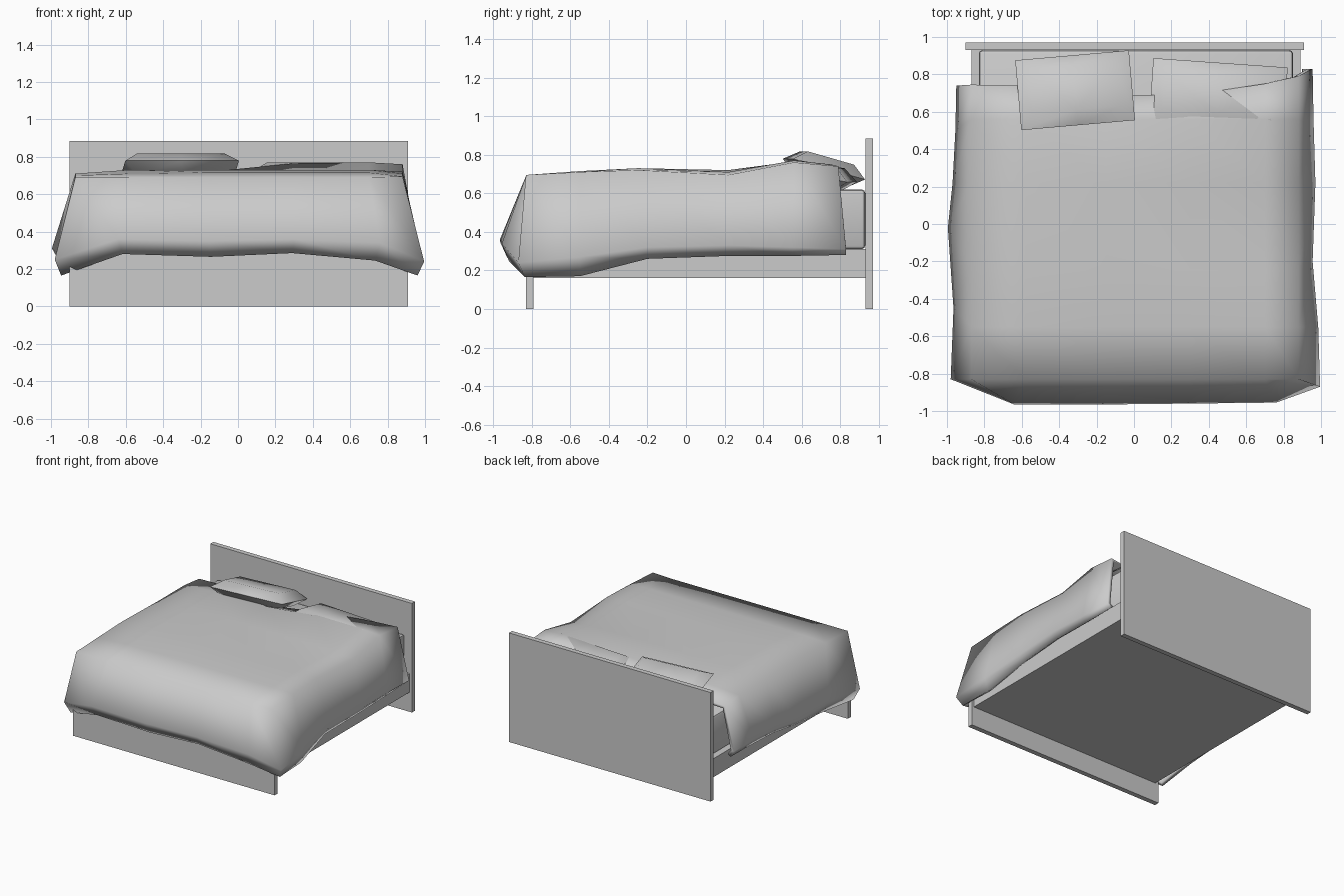
import bpy, bmesh, math
from mathutils import Vector, Matrix

if "Cube" in bpy.data.objects:
    bpy.data.objects.remove(bpy.data.objects["Cube"])


def finish(name, bm, smooth=None):
    me = bpy.data.meshes.new(name)
    bm.to_mesh(me)
    bm.free()
    ob = bpy.data.objects.new(name, me)
    bpy.context.collection.objects.link(ob)
    if smooth:
        bpy.ops.object.select_all(action='DESELECT')
        ob.select_set(True)
        bpy.context.view_layer.objects.active = ob
        bpy.ops.object.shade_smooth_by_angle(angle=math.radians(smooth))
    return ob


def box(name, x, y, z, bevel=0):
    bm = bmesh.new()
    size = (x[1] - x[0], y[1] - y[0], z[1] - z[0])
    mid = Vector((sum(x) / 2, sum(y) / 2, sum(z) / 2))
    bmesh.ops.create_cube(bm, size=1, matrix=Matrix.Translation(mid) @ Matrix.Diagonal((*size, 1)))
    if bevel:
        bmesh.ops.bevel(bm, geom=bm.edges[:], offset=bevel, segments=2, profile=0.5, affect='EDGES')
    return finish(name, bm, 40 if bevel else None)


def pillow(name, loc, size, thick, tilt, turn):
    # pinched outer ring with smaller faces above and below
    bm = bmesh.new()
    rings = []
    for z, inset in ((-thick / 2, 0.07), (0, 0), (thick / 2, 0.07)):
        hx, hy = size[0] / 2 - inset, size[1] / 2 - inset
        rings.append([bm.verts.new(p) for p in (
            (-hx, -hy, z), (0, -hy, z), (hx, -hy, z),
            (hx, hy, z), (0, hy, z), (-hx, hy, z))])
    for a, b in zip(rings, rings[1:]):
        for k in range(6):
            n = (k + 1) % 6
            bm.faces.new((a[k], a[n], b[n], b[k]))
    bm.faces.new(rings[0][::-1])
    bm.faces.new(rings[2])
    ob = finish(name, bm, 60)
    ob.location = loc
    ob.rotation_euler = (math.radians(tilt), 0, math.radians(turn))


# Frame and mattress
box("headboard", (-0.9, 0.91), (0.93, 0.97), (0, 0.885))
box("foot_panel", (-0.9, 0.91), (-0.83, -0.79), (0, 0.31))
box("bed_base", (-0.87, 0.89), (-0.79, 0.93), (0.16, 0.31))
box("mattress", (-0.83, 0.85), (-0.79, 0.93), (0.31, 0.62), 0.02)

# Pillows
pillow("left_pillow", (-0.315, 0.715, 0.725), (0.61, 0.39), 0.12, -16, 5)
pillow("right_pillow", (0.45, 0.68, 0.69), (0.72, 0.37), 0.12, -10, -4)

# Duvet: a top grid, head to foot, with a skirt round three sides
cols = [-0.87, -0.58, -0.15, 0.3, 0.7, 0.88]
rows = [0.75, 0.56, 0.22, -0.25, -0.55, -0.83]
head = [0.745, 0.74, 0.69, 0.69, 0.75, 0.79]
heights = [
    [0.68, 0.69, 0.67, 0.74, 0.75, 0.74],
    [0.70, 0.72, 0.72, 0.765, 0.77, 0.76],
    [0.70, 0.72, 0.72, 0.72, 0.71, 0.695],
    [0.71, 0.73, 0.73, 0.73, 0.73, 0.72],
    [0.70, 0.71, 0.715, 0.715, 0.715, 0.71],
    [0.69, 0.69, 0.69, 0.69, 0.69, 0.695]]
# widest line of the skirt: x, y, z, then hem height
skirt = [
    (-0.95, 0.74, 0.33, 0.28), (-0.955, 0.5, 0.34, 0.28), (-0.97, 0.22, 0.33, 0.28),
    (-0.995, -0.02, 0.31, 0.26), (-0.965, -0.45, 0.29, 0.2), (-0.98, -0.83, 0.25, 0.165),
    (-0.64, -0.965, 0.36, 0.28), (-0.15, -0.965, 0.35, 0.265), (0.3, -0.96, 0.36, 0.285),
    (0.76, -0.955, 0.34, 0.245), (0.995, -0.87, 0.24, 0.165),
    (0.985, -0.55, 0.27, 0.17), (0.955, -0.2, 0.32, 0.26), (0.97, 0.22, 0.33, 0.275),
    (0.96, 0.55, 0.32, 0.275), (0.955, 0.83, 0.31, 0.28)]
bm = bmesh.new()
grid = [[bm.verts.new((x, head[j] if i == 0 else y, heights[i][j]))
         for j, x in enumerate(cols)] for i, y in enumerate(rows)]
for a, b in zip(grid, grid[1:]):
    for j in range(5):
        bm.faces.new((a[j], b[j], b[j + 1], a[j + 1]))
edge = [r[0] for r in grid] + grid[-1][1:-1] + [r[-1] for r in grid[::-1]]
wide = [bm.verts.new(p[:3]) for p in skirt]
hem = [bm.verts.new((p[0] * 0.965, p[1] * (0.96 if p[1] < -0.8 else 1), p[3])) for p in skirt]
for a, b in ((edge, wide), (wide, hem)):
    for k in range(len(skirt) - 1):
        bm.faces.new((a[k], b[k], b[k + 1], a[k + 1]))
duvet = finish("duvet", bm, 80)
mod = duvet.modifiers.new("thickness", 'SOLIDIFY')
mod.thickness = 0.03
mod.offset = -1
